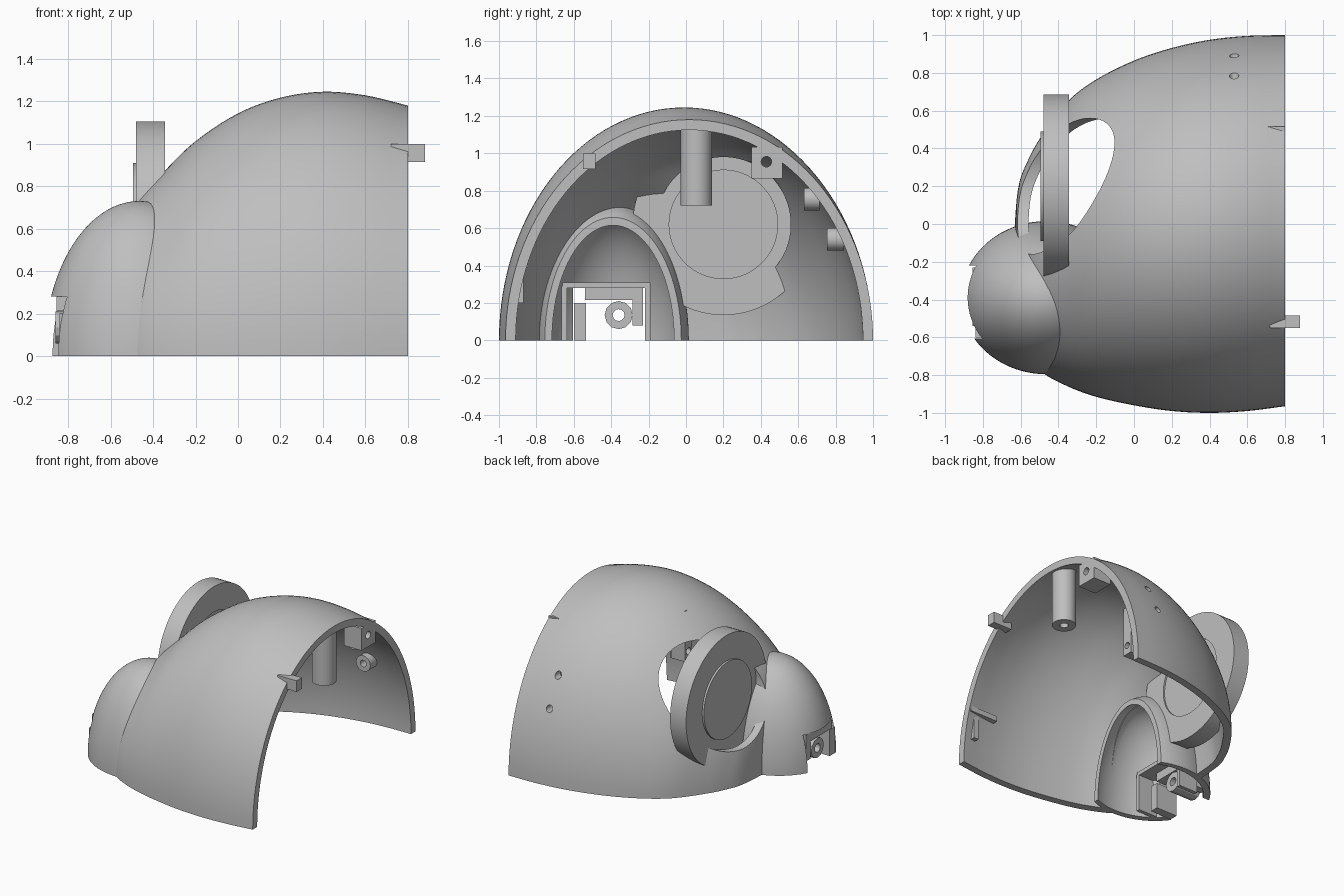
import bpy, bmesh
from math import sin, cos, pi
from mathutils import Vector, Matrix

if "Cube" in bpy.data.objects:
    bpy.data.objects.remove(bpy.data.objects["Cube"])

grey = bpy.data.materials.new("plain_grey")
grey.use_nodes = True
grey.diffuse_color = (0.52, 0.52, 0.52, 1)
grey.node_tree.nodes["Principled BSDF"].inputs["Base Color"].default_value = (0.52, 0.52, 0.52, 1)


def make(name, bm):
    bmesh.ops.remove_doubles(bm, verts=bm.verts, dist=1e-5)
    bmesh.ops.recalc_face_normals(bm, faces=bm.faces)
    mesh = bpy.data.meshes.new(name)
    bm.to_mesh(mesh)
    bm.free()
    mesh.materials.append(grey)
    ob = bpy.data.objects.new(name, mesh)
    bpy.context.collection.objects.link(ob)
    return ob


def box(name, lo, hi):
    lo, hi = Vector(lo), Vector(hi)
    bm = bmesh.new()
    bmesh.ops.create_cube(bm, size=1, matrix=Matrix.Translation((lo + hi) / 2) @ Matrix.Diagonal((*(hi - lo), 1)))
    return make(name, bm)


def lathe(name, origin, axis, profile, sides=48):
    """Spin (distance along axis, radius) points around an axis."""
    turn = Vector((0, 0, 1)).rotation_difference(Vector(axis)).to_matrix()
    bm = bmesh.new()
    rings = [[bm.verts.new(Vector(origin) + turn @ Vector((r * cos(2 * pi * k / sides), r * sin(2 * pi * k / sides), d)))
              for k in range(sides)] for d, r in profile]
    for a, b in zip(rings, rings[1:]):
        for k in range(sides):
            j = (k + 1) % sides
            bm.faces.new((a[k], a[j], b[j], b[k]))
    return make(name, bm)


def rod(name, origin, axis, length, radius, sides=32):
    return lathe(name, origin, axis, [(0, 0), (0, radius), (length, radius), (length, 0)], sides)


def tube(name, origin, axis, length, radius, bore, sides=32):
    return lathe(name, origin, axis, [(0, bore), (0, radius), (length, radius), (length, bore), (0, bore)], sides)


def ellipsoid(name, centre, radii):
    bm = bmesh.new()
    bmesh.ops.create_uvsphere(bm, u_segments=64, v_segments=32, radius=1,
                              matrix=Matrix.Translation(centre) @ Matrix.Diagonal((*radii, 1)))
    return make(name, bm)


def smooth_rows(rows, steps):
    """Catmull-Rom refinement of the station rows."""
    rows = [Vector(r) for r in rows]
    out = []
    for i in range(len(rows) - 1):
        p1, p2 = rows[i], rows[i + 1]
        p0 = rows[i - 1] if i else 2 * p1 - p2
        p3 = rows[i + 2] if i + 2 < len(rows) else 2 * p2 - p1
        for s in range(steps):
            t = s / steps
            out.append(p1 + (p2 - p0) * t / 2 + (2 * p0 - 5 * p1 + 4 * p2 - p3) * t * t / 2
                       + (3 * p1 - p0 - 3 * p2 + p3) * t ** 3 / 2)
    return out + [rows[-1]]


def half_shell(name, rows, pivot, scale, cols=64):
    """Half-ellipse sections (x, y high, y low, z top) with a scaled inner skin."""
    bm = bmesh.new()
    pivot = Vector(pivot)
    outer, inner = [], []
    for x, hi, lo, top in rows:
        ring = [Vector((x, (hi + lo) / 2 + (hi - lo) / 2 * cos(pi * k / cols), top * sin(pi * k / cols)))
                for k in range(cols + 1)]
        outer.append([bm.verts.new(p) for p in ring])
        inner.append([bm.verts.new(pivot + Vector(a * b for a, b in zip(p - pivot, scale))) for p in ring])
    for i in range(len(rows) - 1):
        for g in (outer, inner):
            for k in range(cols):
                bm.faces.new((g[i][k], g[i][k + 1], g[i + 1][k + 1], g[i + 1][k]))
        for k in (0, cols):
            bm.faces.new((outer[i][k], outer[i + 1][k], inner[i + 1][k], inner[i][k]))
    for k in range(cols):
        bm.faces.new((outer[-1][k], outer[-1][k + 1], inner[-1][k + 1], inner[-1][k]))
    bmesh.ops.remove_doubles(bm, verts=bm.verts, dist=1e-5)
    bmesh.ops.dissolve_degenerate(bm, edges=bm.edges, dist=1e-6)
    return make(name, bm)


def cut(ob, *cutters):
    bpy.context.view_layer.objects.active = ob
    for c in cutters:
        mod = ob.modifiers.new("cut", "BOOLEAN")
        mod.operation, mod.solver, mod.object = "DIFFERENCE", "EXACT", c
        bpy.ops.object.modifier_apply(modifier=mod.name)
        bpy.data.objects.remove(c)


def muzzle_hollow():
    return ellipsoid("muzzle_hollow_cutter", (-.465, -.39, 0), (.41, .365, .685))


# Main domed shell, slightly skewed, open at +x and underneath
stations = [(-.64, -.15, -.15, 0), (-.615, .18, -.52, .38), (-.56, .34, -.7, .58), (-.48, .48, -.79, .725),
            (-.35, .65, -.86, .867), (-.2, .765, -.915, 1.012), (0, .865, -.96, 1.143), (.2, .932, -.99, 1.217),
            (.4, .975, -1, 1.245), (.6, .996, -.99, 1.228), (.8, 1, -.965, 1.18)]
shell = half_shell("dome_shell", smooth_rows(stations, 5), (.8, .02, 0), (.96, .945, .953))
eye_hole = rod("eye_hole_cutter", (-1, .2, .62), (1, 0, 0), 1.1, .36, 96)
screw_holes = [rod("screw_cutter", (.53, .6, z), (0, 1, 0), .6, .025) for z in (.755, .54)]
cut(shell, muzzle_hollow(), eye_hole, *screw_holes)

# Muzzle bulge: ellipsoid running on inside the dome, with a squared mouth opening
angles = [pi * .643 * i / 40 for i in range(41)]
muzzle = half_shell("muzzle_shell", [(-.465 - .45 * cos(a), -.39 + .405 * sin(a), -.39 - .405 * sin(a), .73 * sin(a))
                                     for a in angles], (-.27, -.39, 0), (.92, .895, .935))
cut(muzzle, box("mouth_cutter", (-1, -.605, -.1), (-.66, -.22, .28)))

# Eye disc with a shifted centre plate, trimmed where it would enter the muzzle
eye = lathe("eye_disc", (0, .2, .62), (1, 0, 0),
            [(-.495, 0), (-.495, .29), (-.48, .29), (-.48, .485), (-.345, .485), (-.345, .29), (-.357, .29), (-.357, 0)], 96)
cut(eye, muzzle_hollow())

# Inner mounting posts
post = tube("top_post", (.69, .055, .72), (0, 0, 1), .44, .085, .03)
bosses = [tube("side_boss", (.53, y, z), (0, 1, 0), length, .06, .025)
          for y, z, length in ((.63, .755, .085), (.755, .54, .09))]
bracket = box("eye_bracket", (-.035, -.02, .73), (.08, .06, 1.12))
cut(bracket, rod("pin_cutter", (-.2, .02, .8), (1, 0, 0), .5, .025))

# Rim block, clips and ledge
block = box("rim_block", (.65, .35, .865), (.8, .515, 1.035))
cut(block, rod("pin_cutter", (.6, .43, .955), (1, 0, 0), .3, .028))
box("rim_clip", (.72, -.55, .915), (.88, -.485, 1.0))
box("side_ledge", (.55, -.9, .39), (.79, -.845, .43))
box("side_rib", (.7, -.915, .2), (.74, -.87, .4))

# Jaw bracket inside the mouth
box("bracket_top", (-.74, -.66, .28), (-.58, -.19, .31))
for name, y in (("bracket_right_wall", -.665), ("bracket_left_wall", -.22)):
    box(name, (-.74, y, 0), (-.58, y + .03, .29))
box("bracket_right_post", (-.84, -.6, 0), (-.66, -.535, .2))
box("bracket_left_post", (-.855, -.285, .08), (-.66, -.23, .28))
box("bracket_bridge", (-.855, -.54, .215), (-.66, -.285, .28))
tube("jaw_boss", (-.86, -.36, .135), (1, 0, 0), .2, .075, .032, 12)

# Smooth the rounded parts
bpy.ops.object.select_all(action="DESELECT")
for ob in [shell, muzzle, eye, post, block, bracket, *bosses]:
    ob.select_set(True)
bpy.context.view_layer.objects.active = shell
bpy.ops.object.shade_smooth_by_angle(angle=0.52)
bpy.ops.object.select_all(action="DESELECT")
